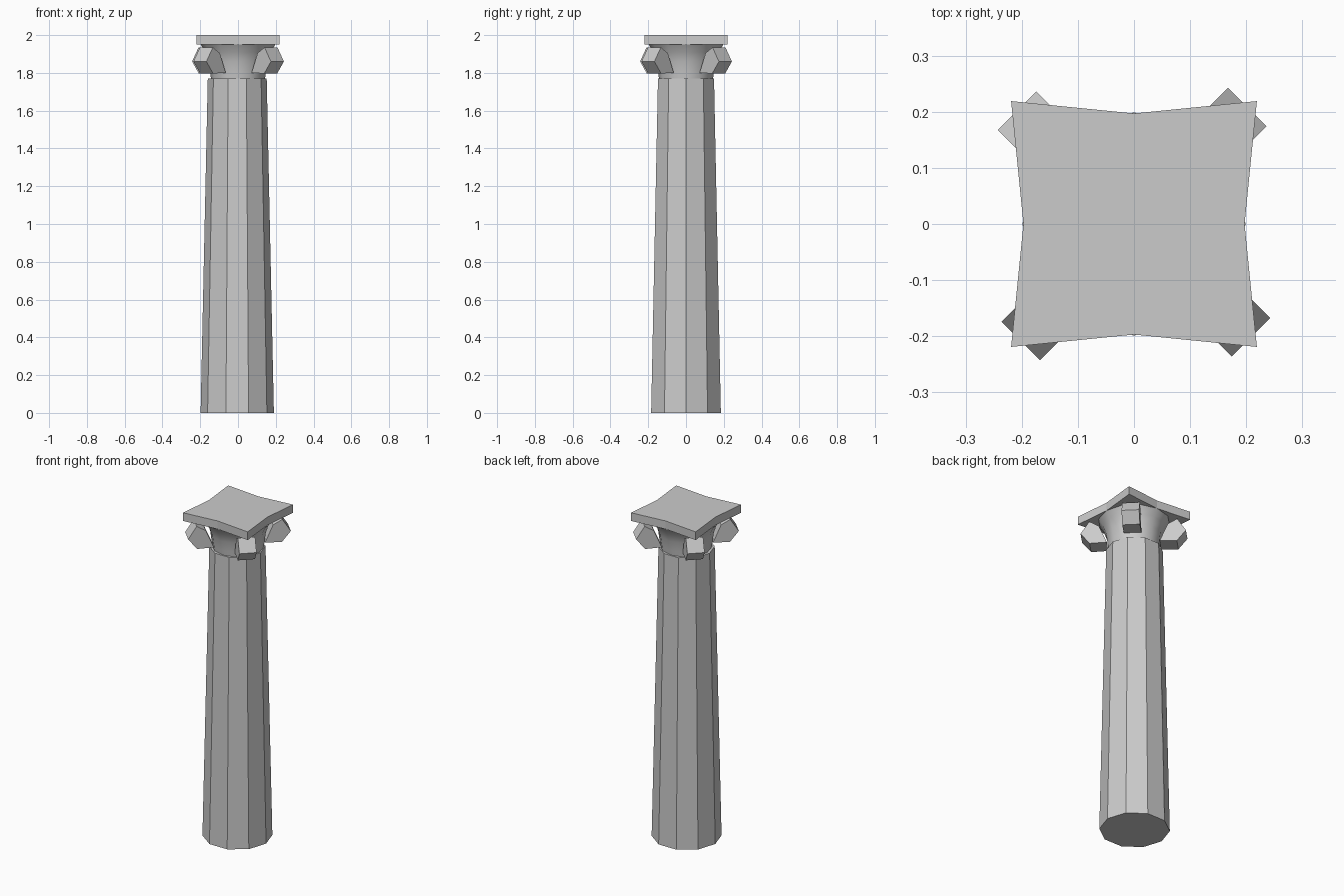
import bpy, bmesh
from math import cos, sin, pi
from mathutils import Vector

if "Cube" in bpy.data.objects:
    bpy.data.objects.remove(bpy.data.objects["Cube"])


def make_object(name, bm):
    bmesh.ops.recalc_face_normals(bm, faces=bm.faces)
    mesh = bpy.data.meshes.new(name)
    bm.to_mesh(mesh)
    bm.free()
    obj = bpy.data.objects.new(name, mesh)
    bpy.context.collection.objects.link(obj)
    return obj


def lathe(name, profile, sides, cx=0.0):
    bm = bmesh.new()
    rings = [[bm.verts.new((cx + r * cos(2 * pi * i / sides), r * sin(2 * pi * i / sides), z))
              for i in range(sides)] for r, z in profile]
    for low, high in zip(rings, rings[1:]):
        for i in range(sides):
            j = (i + 1) % sides
            bm.faces.new((low[i], low[j], high[j], high[i]))
    bm.faces.new(rings[0])
    bm.faces.new(rings[-1])
    return make_object(name, bm)


def prism(name, outline, offset):
    bm = bmesh.new()
    face = bm.faces.new([bm.verts.new(p) for p in outline])
    ext = bmesh.ops.extrude_face_region(bm, geom=[face], use_keep_orig=True)
    moved = [g for g in ext["geom"] if isinstance(g, bmesh.types.BMVert)]
    bmesh.ops.translate(bm, verts=moved, vec=offset)
    return make_object(name, bm)


# Ten-sided tapering shaft
lathe("shaft", [(0.194, 0), (0.156, 1.77)], 10, -0.004)

# Flared bell under the slab, softly shaded
bell = lathe("capital_bell", [(0.142, 1.76), (0.147, 1.80), (0.155, 1.86),
                              (0.172, 1.91), (0.199, 1.952)], 12)
for poly in bell.data.polygons:
    poly.use_smooth = len(poly.vertices) == 4

# Top slab with inward-bent sides
corner, middle = 0.219, 0.197
outline = []
for k in range(4):
    c, s = round(cos(k * pi / 2)), round(sin(k * pi / 2))
    for x, y in ((middle, 0), (corner, corner)):
        outline.append((c * x - s * y, s * x + c * y, 1.95))
prism("top_slab", outline, (0, 0, 0.05))

# Four faceted corner scrolls
scroll = [(0.29, 1.86), (0.242, 1.935), (0.19, 1.905), (0.145, 1.80), (0.24, 1.797)]
width, shift = 0.097, 0.005
for k in range(4):
    a = pi / 4 + k * pi / 2
    radial = Vector((cos(a), sin(a), 0))
    tangent = Vector((-sin(a), cos(a), 0))
    pts = [radial * r + tangent * (shift - width / 2) + Vector((0, 0, z)) for r, z in scroll]
    prism(f"corner_scroll_{k + 1}", pts, tangent * width)
